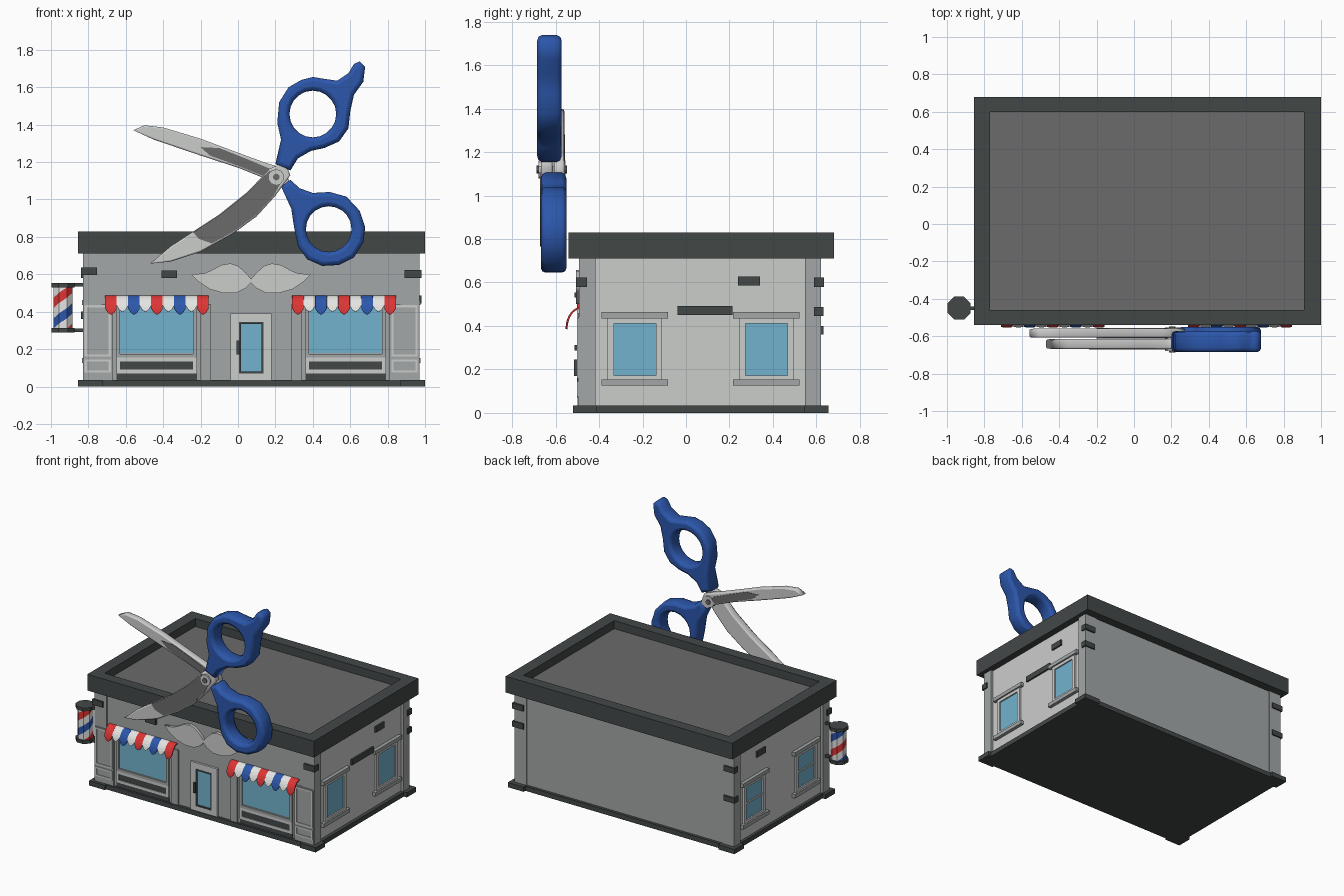
import bpy, bmesh, math
from mathutils import Vector

if "Cube" in bpy.data.objects:
    bpy.data.objects.remove(bpy.data.objects["Cube"])

CX = 0.07  # middle of the facade


def material(name, r, g, b):
    m = bpy.data.materials.new(name)
    m.diffuse_color = (r, g, b, 1)
    m.use_nodes = True
    m.node_tree.nodes["Principled BSDF"].inputs["Base Color"].default_value = m.diffuse_color
    return m


MID = material("mid grey", 0.37, 0.39, 0.39)
LIGHT = material("light grey", 0.60, 0.61, 0.60)
DARK = material("charcoal", 0.055, 0.065, 0.064)
ROOF = material("roof grey", 0.145, 0.147, 0.145)
BLUE = material("blue", 0.025, 0.095, 0.41)
RED = material("red", 0.72, 0.035, 0.035)
WHITE = material("white", 0.78, 0.78, 0.77)
GLASS = material("glass blue", 0.17, 0.45, 0.62)


def finish(name, bm, mats):
    me = bpy.data.meshes.new(name)
    bm.to_mesh(me)
    bm.free()
    ob = bpy.data.objects.new(name, me)
    bpy.context.collection.objects.link(ob)
    for m in mats:
        me.materials.append(m)
    return ob


def boxes(name, mat, spans):
    """One object made of boxes given as (x0, x1, y0, y1, z0, z1)."""
    bm = bmesh.new()
    for x0, x1, y0, y1, z0, z1 in spans:
        vs = bmesh.ops.create_cube(bm, size=1)["verts"]
        for v in vs:
            v.co = Vector((x0 + (v.co.x + .5) * (x1 - x0),
                           y0 + (v.co.y + .5) * (y1 - y0),
                           z0 + (v.co.z + .5) * (z1 - z0)))
    return finish(name, bm, [mat])


def ring(a0, a1, z0, z1, w):
    """Four bars framing a rectangle, as (a0, a1, z0, z1)."""
    return [(a0, a1, z0, z0 + w), (a0, a1, z1 - w, z1),
            (a0, a0 + w, z0 + w, z1 - w), (a1 - w, a1, z0 + w, z1 - w)]


def front(rects, y0, y1=-0.47):
    return [(a, b, y0, y1, c, d) for a, b, c, d in rects]


def both(rects):
    """Rectangles plus their mirror about the facade middle."""
    return rects + [(2 * CX - b, 2 * CX - a, c, d) for a, b, c, d in rects]


def plate(name, mat, loops, y0, y1, bevel=0.0):
    """Filled x-z outlines (extra loops are holes) with rounded rims."""
    cu = bpy.data.curves.new(name, "CURVE")
    cu.dimensions = "2D"
    cu.fill_mode = "BOTH"
    cu.extrude = (y1 - y0) / 2 - bevel
    cu.bevel_depth = bevel
    cu.bevel_resolution = 1
    cu.offset = -bevel
    for pts in loops:
        sp = cu.splines.new("POLY")
        sp.points.add(len(pts) - 1)
        for p, (x, z) in zip(sp.points, pts):
            p.co = (x, z, 0, 1)
        sp.use_cyclic_u = True
    tmp = bpy.data.objects.new(name, cu)
    bpy.context.collection.objects.link(tmp)
    dg = bpy.context.evaluated_depsgraph_get()
    me = bpy.data.meshes.new_from_object(tmp.evaluated_get(dg))
    bpy.data.objects.remove(tmp)
    me.materials.clear()
    me.materials.append(mat)
    ob = bpy.data.objects.new(name, me)
    ob.rotation_euler.x = math.pi / 2
    ob.location.y = (y0 + y1) / 2
    bpy.context.collection.objects.link(ob)
    return ob


def circle(cx, cz, r, n):
    return [(cx + r * math.cos(2 * math.pi * i / n),
             cz + r * math.sin(2 * math.pi * i / n)) for i in range(n)]


def cylinder(name, mat, c, r, h, n, rx=0.0):
    bm = bmesh.new()
    bmesh.ops.create_cone(bm, cap_ends=True, segments=n, radius1=r, radius2=r, depth=h)
    ob = finish(name, bm, [mat])
    ob.location = c
    ob.rotation_euler = (rx, 0, math.pi / n if rx == 0 else 0)


# Walls, corner pillars and plinth
boxes("front_and_back_walls", MID, [(-0.80, 0.94, -0.485, -0.40, 0.02, 0.73),
                                    (-0.80, 0.94, 0.54, 0.615, 0.02, 0.73)])
boxes("side_walls", LIGHT, [(-0.81, 0.95, -0.45, 0.58, 0.02, 0.73)])
boxes("corner_pillars", MID, [(x, x + 0.10, y, y + 0.075, 0.02, 0.73)
                              for x in (-0.83, 0.87) for y in (-0.492, 0.547)])
boxes("plinth", DARK, [(-0.83, 0.975, -0.505, 0.635, 0, 0.035)] +
      [(x, x + 0.13, y, y + 0.11, 0, 0.035) for x in (-0.855, 0.87) for y in (-0.52, 0.545)])

# Roof rim and roof surface
boxes("roof_rim", DARK, [(-0.855, 1.0, -0.54, -0.46, 0.71, 0.83), (-0.855, 1.0, 0.60, 0.68, 0.71, 0.83),
                         (-0.855, -0.77, -0.46, 0.60, 0.71, 0.83), (0.91, 1.0, -0.46, 0.60, 0.71, 0.83)])
boxes("roof_surface", ROOF, [(-0.78, 0.92, -0.47, 0.61, 0.72, 0.77)])

# Shop windows with lower panels
boxes("shop_window_glass", GLASS, front(both([(-0.63, -0.24, 0.18, 0.44)]), -0.488))
boxes("shop_window_frame", MID, front(both(ring(-0.65, -0.22, 0.155, 0.46, 0.02)), -0.498))
boxes("window_panel", LIGHT, front(both(ring(-0.65, -0.22, 0.07, 0.155, 0.02)), -0.496))
boxes("panel_inset", DARK, front(both([(-0.63, -0.24, 0.09, 0.135), (-0.65, -0.22, 0.035, 0.07)]), -0.49))

# Facade pilasters and panelling
boxes("facade_pilasters", MID, front(both([(-0.20, -0.145, 0.035, 0.44), (-0.825, -0.67, 0.035, 0.44)]), -0.497))
boxes("pilaster_panels", LIGHT, front(both(ring(-0.82, -0.68, 0.16, 0.435, 0.012)
                                           + ring(-0.82, -0.68, 0.075, 0.145, 0.012)), -0.502))

# Door
boxes("door_frame", LIGHT, front(ring(-0.04, 0.18, 0.035, 0.39, 0.045), -0.50))
boxes("door_trim", DARK, front(ring(0.005, 0.135, 0.07, 0.345, 0.01), -0.502))
boxes("door_glass", GLASS, front([(0.01, 0.13, 0.075, 0.34)], -0.492))
boxes("door_handle", DARK, front([(-0.008, 0.008, 0.17, 0.245)], -0.515))

# Side windows on both ends
for side, sx, wall in (("right", 1, 0.95), ("left", -1, -0.81)):
    def out(rects, d):
        return [(min(wall - sx * .01, wall + sx * d), max(wall - sx * .01, wall + sx * d), *r) for r in rects]
    frames, panes, ledges, bars = [], [], [], []
    for c in (-0.235, 0.37):
        frames += ring(c - 0.125, c + 0.125, 0.145, 0.44, 0.028)
        panes += [(c - 0.10, c + 0.10, 0.17, 0.415)]
        ledges += [(c - 0.153, c + 0.153, z, z + 0.028) for z in (0.125, 0.435)]
        bars += [(c - 0.10, c + 0.10, 0.285, 0.298)]
    boxes(side + "_window_frames", LIGHT, out(frames, 0.014))
    boxes(side + "_window_glass", GLASS, out(panes, 0.004))
    boxes(side + "_window_ledges", MID, out(ledges, 0.025))
    if side == "left":
        boxes("left_window_bars", LIGHT, out(bars, 0.01))
    boxes(side + "_wall_bricks", DARK, out([(0.24, 0.34, 0.585, 0.628), (-0.04, 0.215, 0.45, 0.492)][:2 if sx > 0 else 1], 0.012))

# Dark bricks on the facade and wrapping the corners
boxes("corner_bricks", DARK, [
    (-0.41, -0.325, -0.5, -0.45, 0.58, 0.62),
    (-0.84, -0.755, -0.505, -0.455, 0.595, 0.637), (0.89, 0.98, -0.505, -0.455, 0.58, 0.622),
    (0.89, 0.98, 0.59, 0.635, 0.58, 0.622), (0.89, 0.98, 0.59, 0.632, 0.445, 0.487),
    (-0.84, -0.75, 0.585, 0.632, 0.36, 0.40), (-0.84, -0.75, 0.59, 0.632, 0.58, 0.62)])

# Striped scalloped awnings
for side, x0 in (("left", -0.71), ("right", 0.29)):
    bm = bmesh.new()
    for s in range(9):
        grid = []
        for i in range(7):
            u = i / 6
            end = 1 - 0.22 * (2 * u - 1) ** 2 - (0.1 if s % 2 else 0)
            row = []
            for j in range(7):
                a = j / 6 * end * math.pi / 2
                row.append(bm.verts.new((x0 + (s + u) * 0.0615, -0.483 - 0.067 * math.sin(a),
                                         0.385 + 0.098 * math.cos(a))))
            grid.append(row)
        for i in range(6):
            for j in range(6):
                f = bm.faces.new((grid[i][j], grid[i][j + 1], grid[i + 1][j + 1], grid[i + 1][j]))
                f.material_index = (0, 1, 2, 1)[s % 4]
    ob = finish(side + "_awning", bm, [RED, WHITE, BLUE])
    mod = ob.modifiers.new("thickness", "SOLIDIFY")
    mod.thickness = 0.008
    mod.offset = 0

# Moustache sign
half = [(0, 0.575), (0.03, 0.61), (0.07, 0.645), (0.11, 0.658), (0.16, 0.65), (0.21, 0.622), (0.25, 0.605),
        (0.32, 0.60), (0.28, 0.56), (0.22, 0.52), (0.15, 0.50), (0.08, 0.50), (0.03, 0.525), (0, 0.555)]
for side, s in (("left", -1), ("right", 1)):
    plate(side + "_moustache", LIGHT, [[(CX + s * x, z) for x, z in half]], -0.505, -0.475)

# Barber pole: helical stripes on an eight-sided post
bm = bmesh.new()
N, R, STEP = 8, 0.055, 0.055
for i in range(N):
    for k in range(-6, 8):
        quad = []
        for di, dk in ((0, 0), (1, 0), (1, 1), (0, 1)):
            a = 2 * math.pi * (i + di + 0.5) / N
            quad.append(bm.verts.new((-0.935 + R * math.cos(a), -0.45 + R * math.sin(a),
                                      0.31 + (k + dk + (i + di) * 0.5) * STEP)))
        bm.faces.new(quad).material_index = (0, 1, 2, 1)[k % 4]
bmesh.ops.remove_doubles(bm, verts=bm.verts, dist=1e-4)
for z, n in ((0.30, (0, 0, -1)), (0.54, (0, 0, 1))):
    bmesh.ops.bisect_plane(bm, geom=bm.verts[:] + bm.edges[:] + bm.faces[:], plane_co=(0, 0, z),
                           plane_no=n, clear_outer=True)
finish("barber_pole", bm, [RED, WHITE, BLUE])
for end, z in (("bottom", 0.30), ("top", 0.542)):
    cylinder("pole_cap_" + end, DARK, (-0.935, -0.45, z), 0.067, 0.024, 8)
boxes("pole_arms", DARK, [(-0.90, -0.82, -0.46, -0.44, z, z + 0.018) for z in (0.292, 0.535)])

# Giant scissors: blades
plate("upper_blade", LIGHT, [[(-0.56, 1.37), (-0.50, 1.397), (-0.40, 1.385), (-0.2, 1.325), (0, 1.25),
      (0.15, 1.195), (0.25, 1.165), (0.28, 1.08), (0.22, 1.06), (0.15, 1.11), (0, 1.17), (-0.2, 1.235),
      (-0.45, 1.32)]], -0.608, -0.56, 0.008)
plate("upper_blade_hollow", ROOF, [[(-0.2, 1.28), (-0.1, 1.275), (0.05, 1.215), (0.17, 1.165), (0.2, 1.12),
      (0.15, 1.12), (0, 1.18), (-0.15, 1.235)]], -0.611, -0.557)
plate("lower_blade", LIGHT, [[(-0.47, 0.657), (-0.36, 0.75), (-0.1, 0.92), (0.05, 1.04), (0.17, 1.165),
      (0.25, 1.20), (0.28, 1.13), (0.2, 1.02), (0.1, 0.91), (-0.03, 0.815), (-0.2, 0.72),
      (-0.36, 0.668)]], -0.668, -0.615, 0.008)
plate("lower_blade_hollow", ROOF, [[(-0.21, 0.79), (-0.24, 0.825), (-0.1, 0.915), (0.05, 1.035), (0.17, 1.155),
      (0.23, 1.09), (0.19, 1.02), (0.1, 0.92), (-0.03, 0.825), (-0.14, 0.765)]], -0.672, -0.664)
cylinder("pivot_washer", LIGHT, (0.205, -0.617, 1.12), 0.042, 0.125, 10, math.pi / 2)
cylinder("pivot_screw", ROOF, (0.205, -0.617, 1.12), 0.018, 0.14, 10, math.pi / 2)

# Giant scissors: finger rings
plate("upper_handle", BLUE, [[(0.20, 1.19), (0.23, 1.32), (0.21, 1.41), (0.22, 1.52), (0.27, 1.60), (0.34, 1.64),
      (0.40, 1.655), (0.46, 1.645), (0.53, 1.635), (0.59, 1.675), (0.62, 1.725), (0.65, 1.738), (0.68, 1.71),
      (0.67, 1.63), (0.62, 1.56), (0.60, 1.47), (0.59, 1.38), (0.54, 1.31), (0.46, 1.275), (0.39, 1.26),
      (0.32, 1.22), (0.28, 1.155)], circle(0.40, 1.457, 0.125, 20)], -0.685, -0.572, 0.022)
plate("lower_handle", BLUE, [[(0.23, 1.07), (0.285, 0.95), (0.30, 0.85), (0.32, 0.75), (0.37, 0.68), (0.45, 0.645),
      (0.54, 0.65), (0.62, 0.69), (0.67, 0.77), (0.68, 0.85), (0.65, 0.94), (0.58, 1.015), (0.49, 1.04),
      (0.40, 1.035), (0.33, 1.06), (0.28, 1.105)], circle(0.485, 0.842, 0.122, 20)], -0.668, -0.55, 0.022)
